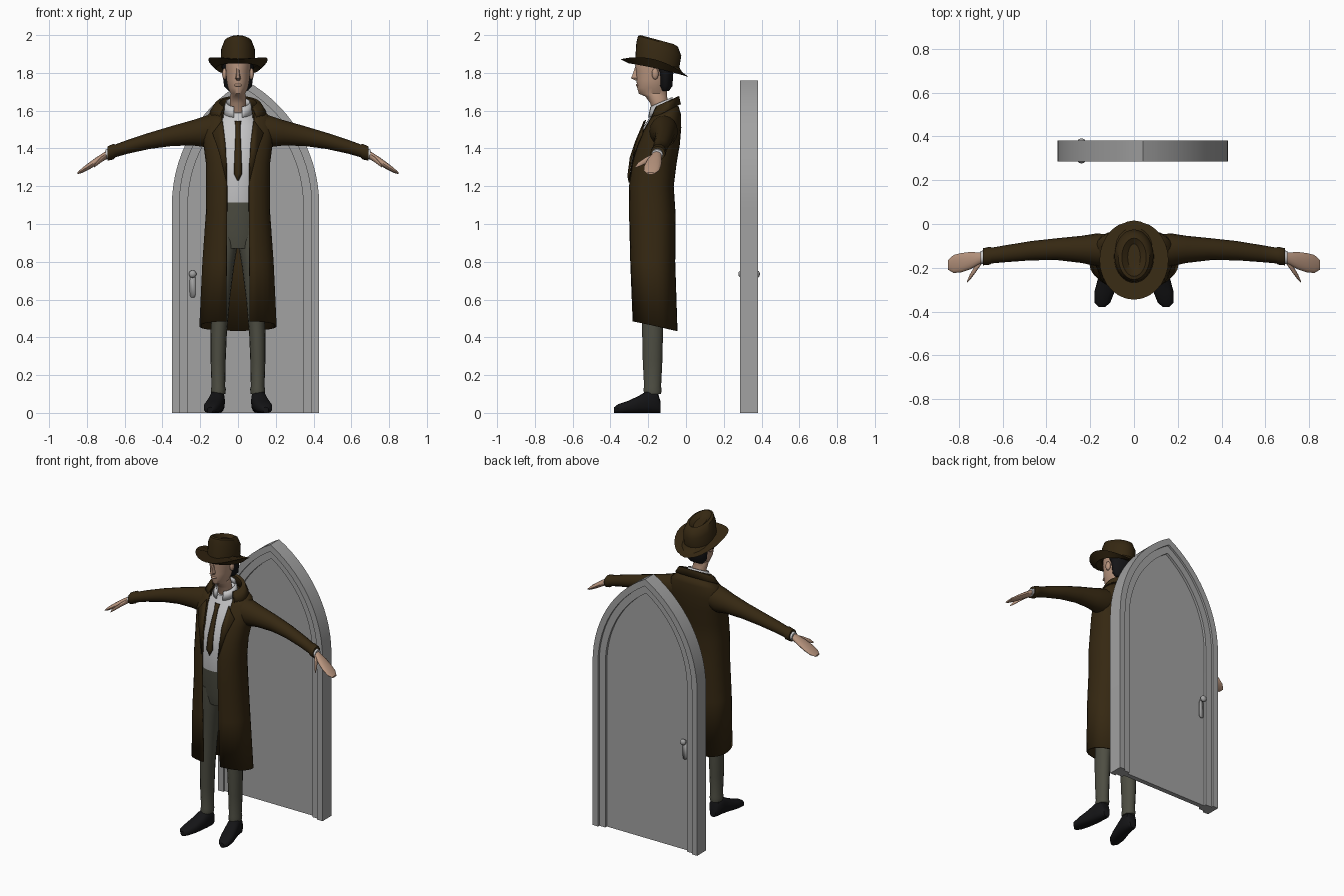
import bpy, bmesh
from math import sin, cos, pi, asin, sqrt, copysign, radians

cube = bpy.data.objects.get("Cube")
if cube:
    bpy.data.objects.remove(cube, do_unlink=True)


def material(name, r, g, b):
    mat = bpy.data.materials.new(name)
    mat.use_nodes = True
    mat.diffuse_color = (r, g, b, 1)
    bsdf = mat.node_tree.nodes["Principled BSDF"]
    bsdf.inputs["Base Color"].default_value = (r, g, b, 1)
    bsdf.inputs["Roughness"].default_value = .8
    return mat


BROWN = material("dark brown cloth", .036, .021, .006)
GREY = material("door grey", .36, .36, .36)
WHITE = material("shirt white", .56, .56, .57)
OLIVE = material("trouser olive grey", .075, .075, .055)
BLACK = material("black", .007, .007, .008)
SKIN = material("skin", .48, .30, .21)


def finish(bm, name, mat, mirror=False, thick=0):
    """Turn a bmesh into a shaded object, optionally mirrored and thickened."""
    bmesh.ops.recalc_face_normals(bm, faces=bm.faces[:])
    mesh = bpy.data.meshes.new(name)
    bm.to_mesh(mesh)
    bm.free()
    mesh.materials.append(mat)
    mesh.shade_smooth()
    mesh.set_sharp_from_angle(angle=radians(40))
    obj = bpy.data.objects.new(name, mesh)
    bpy.context.scene.collection.objects.link(obj)
    if thick:
        mod = obj.modifiers.new("thickness", "SOLIDIFY")
        mod.thickness = thick
        mod.offset = 0
    if mirror:
        obj.modifiers.new("mirror", "MIRROR")
    return obj


def loft(name, rings, mat, closed=True, caps=True, **options):
    """Skin a list of equal-length point rings."""
    bm = bmesh.new()
    rows = [[bm.verts.new(p) for p in ring] for ring in rings]
    n = len(rows[0])
    for a, b in zip(rows, rows[1:]):
        for i in range(n if closed else n - 1):
            j = (i + 1) % n
            bm.faces.new((a[i], a[j], b[j], b[i]))
    if closed and caps:
        bm.faces.new(rows[0])
        bm.faces.new(rows[-1])
    return finish(bm, name, mat, **options)


def plate(name, points, mat, **options):
    bm = bmesh.new()
    bm.faces.new([bm.verts.new(p) for p in points])
    return finish(bm, name, mat, thick=.006, **options)


def ball(name, centre, size, mat, **options):
    bm = bmesh.new()
    bmesh.ops.create_uvsphere(bm, u_segments=16, v_segments=10, radius=1)
    bmesh.ops.scale(bm, vec=size, verts=bm.verts)
    bmesh.ops.translate(bm, vec=centre, verts=bm.verts)
    return finish(bm, name, mat, **options)


def power(v, e):
    return copysign(abs(v) ** e, v)


def oval(z, w, front, back, tilt=0, gap=0, e=1, curl=0, n=28):
    """Level ring from front to back, optionally open at the front by a gap."""
    yc, h = (front + back) / 2, (back - front) / 2
    start = asin((gap / w) ** (1 / e))
    ring = []
    for i in range(n + 1 if gap else n):
        t = start + (2 * pi - 2 * start) * i / n
        x, y = w * power(sin(t), e), yc - h * power(cos(t), e)
        ring.append((x, y, z + tilt * (y - yc) + curl * (x / w) ** 2))
    return ring


def circle(n=16, e=1):
    return [(power(cos(2 * pi * i / n), e), power(sin(2 * pi * i / n), e)) for i in range(n)]


def limb(name, sections, mat):
    """Sideways limb: sections of x, y, z, depth radius, height radius."""
    loft(name, [[(x, y + ry * c, z + rz * s) for c, s in circle()]
                for x, y, z, ry, rz in sections], mat, mirror=True)


# Door: pointed arch outlines nested by an inset
def arch(inset, steps=14):
    mid, half, spring, radius = .04, .39, 1.1, .753
    shift, r = radius - half, radius - inset
    top = asin(sqrt(r * r - shift * shift) / r)
    side = [(half - inset, 0)]
    for i in range(steps + 1):
        t = top * i / steps
        side.append((r * cos(t) - shift, spring + r * sin(t)))
    left = [(-x, z) for x, z in side[:-1]]
    return [(mid + x, z) for x, z in side + left[::-1]]


def door_band(name, outer, inner, y0, y1):
    loft(name, [[(a, y0, b), (a, y1, b), (c, y1, d), (c, y0, d)]
                for (a, b), (c, d) in zip(arch(outer), arch(inner))], GREY)


door_band("door_outer_frame", 0, .04, .286, .381)
door_band("door_inner_frame", .04, .085, .3, .367)
loft("door_panel", [[(x, y, z) for x, z in arch(.085)] for y in (.318, .35)], GREY)
for side, face, out in (("front", .318, -1), ("back", .35, 1)):
    ball("door_knob_" + side, (-.24, face + out * .025, .735), (.02, .016, .02), GREY)
    ball("door_knob_stem_" + side, (-.24, face + out * .008, .735), (.009, .016, .009), GREY)
    y = face + out * .003
    plate("lock_plate_" + side, [(-.24 + .016 * c, y, .67 + .06 * s)
                                 for c, s in circle(16, .5)], GREY)

# Shoes and legs
shoe = [(-.135, .105, .022, .06), (-.15, .106, .036, .11), (-.2, .11, .041, .12),
        (-.25, .12, .045, .09), (-.31, .135, .046, .062), (-.36, .145, .036, .046),
        (-.38, .147, .014, .03)]
loft("shoe", [[(x + r * c, y, h / 2 * (1 + s)) for c, s in circle(16, .75)]
              for y, x, r, h in shoe], BLACK, mirror=True)
leg = [(.1, .104, .037, .045), (.125, .104, .04, .048), (.14, .104, .036, .045),
       (.28, .105, .04, .052), (.42, .102, .043, .055), (.6, .091, .048, .06),
       (.78, .076, .056, .07), (.88, .066, .063, .08), (.98, .062, .064, .085)]
loft("trouser_leg", [[(x + rx * c, ry * s - .177, z) for c, s in circle()]
                     for z, x, rx, ry in leg], OLIVE, mirror=True)
loft("trouser_waist", [oval(.87, .1, -.25, -.1), oval(.95, .127, -.268, -.095),
                       oval(1.12, .125, -.28, -.1)], OLIVE)

# Shirt and tie
loft("shirt", [oval(1.115, .128, -.284, -.095), oval(1.25, .13, -.298, -.09),
               oval(1.35, .135, -.287, -.08), oval(1.45, .14, -.252, -.06),
               oval(1.52, .13, -.222, -.055), oval(1.58, .095, -.192, -.06, .25),
               oval(1.61, .068, -.185, -.07, .4)], WHITE)
loft("shirt_collar", [oval(1.59, .078, -.2, -.065, .4, .022),
                      oval(1.645, .062, -.19, -.075, .45, .022)],
     WHITE, closed=False, thick=.006)
tie = [(1.545, -.22, .017), (1.51, -.234, .011), (1.44, -.264, .014),
       (1.35, -.294, .018), (1.265, -.305, .021), (1.23, -.304, .002)]
loft("tie", [[(-w, y + .004, z), (0, y, z), (w, y + .004, z)] for z, y, w in tie],
     BROWN, closed=False, thick=.008)

# Long open coat
coat = [(.46, .2, -.28, -.05, -.22, .062), (.8, .184, -.293, -.062, 0, .06),
        (1.05, .166, -.3, -.06, 0, .058), (1.2, .164, -.3, -.07, 0, .058),
        (1.32, .165, -.286, -.055, 0, .06), (1.42, .178, -.256, -.038, 0, .066),
        (1.5, .185, -.226, -.03, .1, .076), (1.56, .168, -.2, -.032, .25, .084),
        (1.6, .125, -.185, -.045, .35, .085)]
loft("coat", [oval(z, w, f, b, tilt, gap, .8) for z, w, f, b, tilt, gap in coat],
     BROWN, closed=False, thick=.01)
loft("coat_collar", [oval(1.585, .115, -.195, -.055, .5, .08),
                     oval(1.64, .1, -.18, -.05, .45, .072),
                     oval(1.63, .122, -.19, -.038, .6, .085),
                     oval(1.59, .148, -.205, -.03, .5, .1)],
     BROWN, closed=False, thick=.006)
plate("lapel", [(.06, -.302, 1.22), (.1, -.272, 1.38), (.135, -.23, 1.48),
                (.105, -.226, 1.52), (.082, -.214, 1.55), (.066, -.268, 1.42)],
      BROWN, mirror=True)
limb("sleeve", [(.09, -.12, 1.505, .07, .075), (.17, -.118, 1.49, .075, .083),
                (.24, -.116, 1.483, .062, .067), (.35, -.115, 1.466, .05, .053),
                (.47, -.122, 1.44, .044, .043), (.58, -.135, 1.41, .039, .037),
                (.65, -.144, 1.387, .036, .034), (.66, -.145, 1.383, .041, .041),
                (.69, -.15, 1.373, .039, .038)], BROWN)
limb("shirt_cuff", [(.67, -.15, 1.378, .03, .028), (.702, -.153, 1.367, .03, .027)], WHITE)

# Hands
limb("hand", [(.67, -.15, 1.38, .022, .02), (.71, -.158, 1.357, .028, .022),
              (.75, -.168, 1.332, .04, .021), (.79, -.177, 1.306, .044, .018),
              (.825, -.183, 1.284, .041, .013), (.85, -.187, 1.268, .022, .005)], SKIN)
limb("thumb", [(.695, -.165, 1.36, .015, .014), (.725, -.205, 1.34, .018, .014),
               (.75, -.243, 1.318, .013, .011), (.763, -.265, 1.303, .004, .004)], SKIN)

# Head with face details
loft("head", [oval(1.56, .046, -.17, -.08), oval(1.64, .043, -.19, -.095),
              oval(1.675, .043, -.215, -.1), oval(1.69, .038, -.25, -.1),
              oval(1.72, .053, -.258, -.1), oval(1.76, .061, -.262, -.085),
              oval(1.81, .065, -.264, -.08), oval(1.84, .067, -.269, -.078),
              oval(1.89, .066, -.262, -.078)], SKIN)
nose = [(1.835, .008, -.268), (1.79, .011, -.283), (1.772, .016, -.292), (1.76, .011, -.268)]
loft("nose", [[(-w, -.255, z), (-w / 2, y, z), (w / 2, y, z), (w, -.255, z)]
              for z, w, y in nose], SKIN)
ball("lips", (0, -.256, 1.735), (.02, .01, .008), SKIN)
ball("ear", (.07, -.163, 1.795), (.014, .018, .03), SKIN, mirror=True)
loft("hair", [oval(1.705, .05, -.13, -.09), oval(1.73, .074, -.145, -.072),
              oval(1.8, .082, -.15, -.067), oval(1.84, .084, -.175, -.062),
              oval(1.88, .08, -.2, -.06)], BLACK)

# Hat: curled brim running up into a dented crown
loft("hat", [oval(1.825, .155, -.343, .013, -.26, curl=.045),
             oval(1.822, .118, -.305, -.015, -.22, curl=.005),
             oval(1.845, .089, -.267, -.038, -.15),
             oval(1.925, .086, -.26, -.028, -.3),
             oval(1.965, .07, -.252, -.045, -.28),
             oval(1.973, .056, -.24, -.065, -.27),
             oval(1.95, .03, -.215, -.09, -.25)], BROWN, thick=.006)
